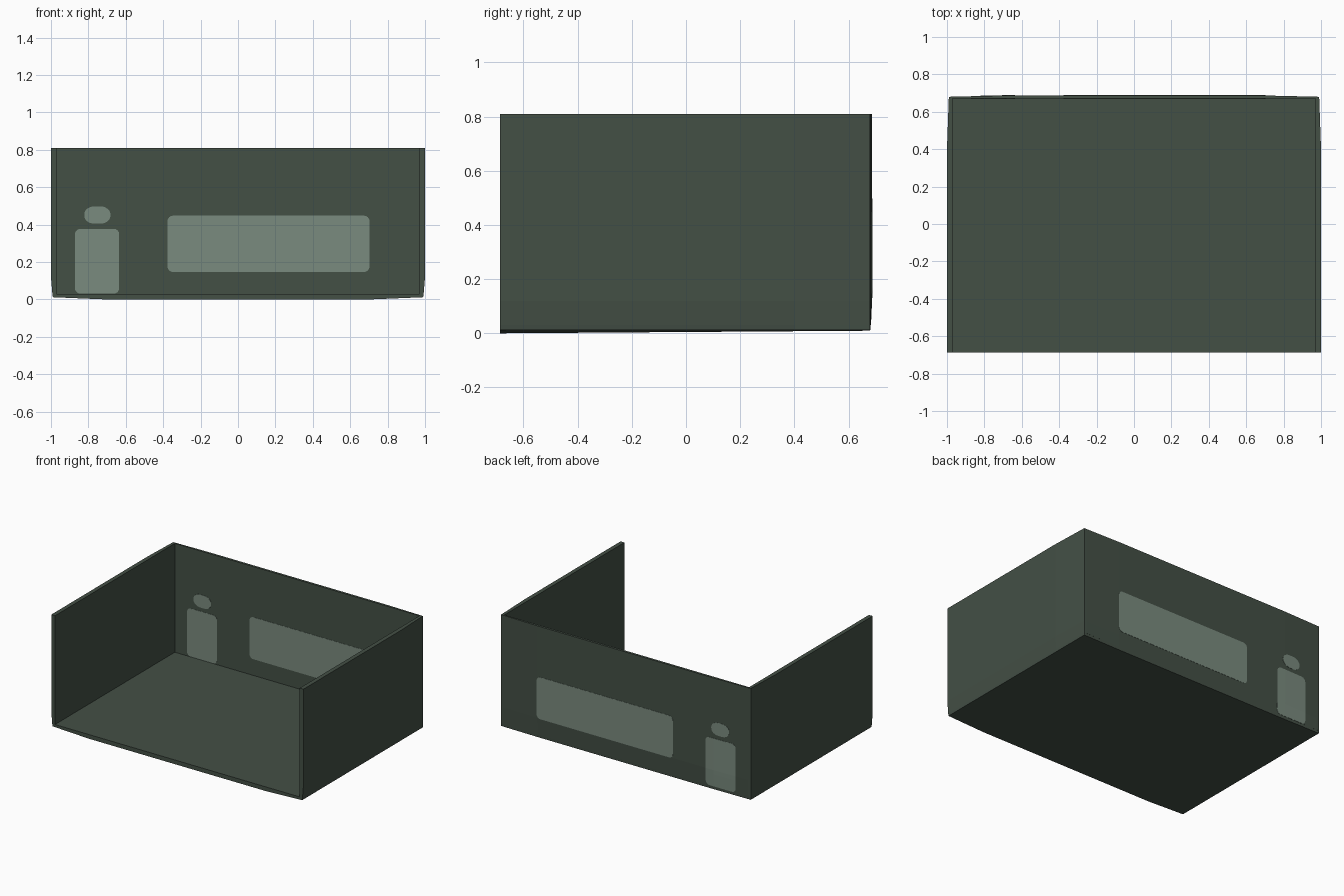
import bpy, bmesh, math
from mathutils import Vector

if "Cube" in bpy.data.objects:
    bpy.data.objects.remove(bpy.data.objects["Cube"])

D, H, T = 0.687, 0.81, 0.03      # half depth, height, wall thickness
BACK_IN = 0.67                   # inner face of the back wall


def material(name, rgb):
    m = bpy.data.materials.new(name)
    m.diffuse_color = (*rgb, 1)
    m.use_nodes = True
    m.node_tree.nodes["Principled BSDF"].inputs["Base Color"].default_value = m.diffuse_color
    return m


WALL = material("dark green", (0.057, 0.079, 0.060))
PANE = material("pale green", (0.195, 0.258, 0.211))


def ramp(v, a, b):
    return min(1, max(0, (v - a) / (b - a)))


def bow(co):
    """Pull the outer skin in slightly toward the back and bottom edges."""
    x, y, z = co
    ax = abs(x)
    if ax > 0.999:
        co.x -= math.copysign(0.01, x) * max(ramp(y, 0.4, D), ramp(z, 0.12, 0))
    if y > D - 0.002:
        co.y -= 0.007 * max(ramp(ax, 0.7, 1), ramp(z, 0.15, 0))
    if z < 0.001:
        co.z += 0.012 * max(ramp(ax, 0.7, 1), 0.8 * ramp(y, -D, D))


def finish(bm, name, mat):
    # cut where the bowing starts, then bow
    for axis, at in ((0, -0.7), (0, 0.7), (1, 0.4), (2, 0.12), (2, 0.15)):
        p, n = Vector(), Vector()
        p[axis], n[axis] = at, 1
        bmesh.ops.bisect_plane(bm, geom=bm.verts[:] + bm.edges[:] + bm.faces[:],
                               plane_co=p, plane_no=n)
    for v in bm.verts:
        bow(v.co)
    bmesh.ops.recalc_face_normals(bm, faces=bm.faces)
    me = bpy.data.meshes.new(name)
    bm.to_mesh(me)
    bm.free()
    me.materials.append(mat)
    bpy.context.collection.objects.link(bpy.data.objects.new(name, me))


def box(name, lo, hi):
    bm = bmesh.new()
    bmesh.ops.create_cube(bm, size=1)
    for v in bm.verts:
        v.co = Vector([lo[i] if v.co[i] < 0 else hi[i] for i in range(3)])
    finish(bm, name, WALL)


def plate(name, x0, x1, z0, z1, r, y0, y1):
    """Thin rounded rectangle lying on the back wall."""
    bm = bmesh.new()
    verts = []
    corners = ((x1 - r[0], z1 - r[1]), (x0 + r[0], z1 - r[1]),
               (x0 + r[0], z0 + r[1]), (x1 - r[0], z0 + r[1]))
    for q, (cx, cz) in enumerate(corners):
        for k in range(7):
            a = math.pi / 2 * (q + k / 6)
            verts.append(bm.verts.new((cx + r[0] * math.cos(a), y0, cz + r[1] * math.sin(a))))
    face = bm.faces.new(verts)
    ext = bmesh.ops.extrude_face_region(bm, geom=[face], use_keep_orig=True)
    for v in ext["geom"]:
        if isinstance(v, bmesh.types.BMVert):
            v.co.y = y1
    finish(bm, name, PANE)


# Open-fronted shell
box("floor", (-1, -D, 0), (1, D, T))
box("back_wall", (-1 + T, BACK_IN, T), (1 - T, D, H))
box("left_wall", (-1, -D, T), (-1 + T, D, H))
box("right_wall", (1 - T, -D, T), (1, D, H))

# Door, oval light and window, seen on both sides of the back wall
panes = (("door", -0.872, -0.635, 0.031, 0.378, (0.03, 0.03)),
         ("oval_window", -0.822, -0.682, 0.405, 0.498, (0.055, 0.043)),
         ("long_window", -0.377, 0.703, 0.147, 0.448, (0.03, 0.03)))
for name, x0, x1, z0, z1, r in panes:
    plate(name + "_inside", x0, x1, z0, z1, r, BACK_IN - 0.0015, BACK_IN + 0.001)
    plate(name + "_outside", x0, x1, z0, z1, r, D - 0.001, D + 0.0015)
